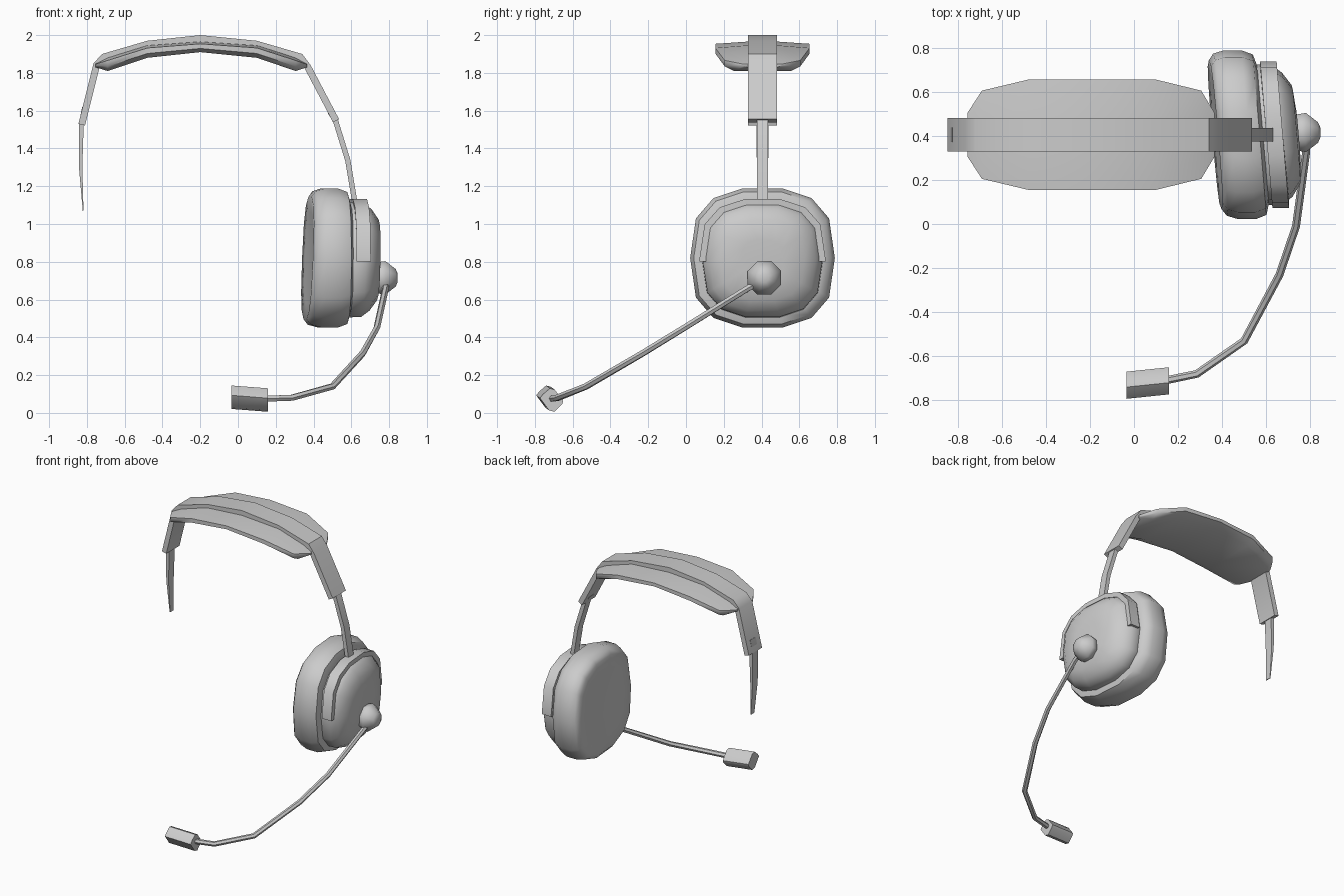
import bpy, bmesh, math
from mathutils import Vector

if "Cube" in bpy.data.objects:
    bpy.data.objects.remove(bpy.data.objects["Cube"])

grey = bpy.data.materials.new("mid_grey")
grey.diffuse_color = (0.6, 0.6, 0.6, 1)
grey.use_nodes = True
grey.node_tree.nodes["Principled BSDF"].inputs["Base Color"].default_value = grey.diffuse_color
CY, CZ = 0.405, 0.82   # ear cup centre


def loft(name, rings, angle=40):
    """Skin a list of equal-length closed rings and cap both ends."""
    bm = bmesh.new()
    vs = [[bm.verts.new(p) for p in r] for r in rings]
    n = len(rings[0])
    for a, b in zip(vs, vs[1:]):
        for i in range(n):
            j = (i + 1) % n
            bm.faces.new((a[i], a[j], b[j], b[i]))
    bm.faces.new(vs[0][::-1])
    bm.faces.new(vs[-1])
    bmesh.ops.recalc_face_normals(bm, faces=bm.faces)
    me = bpy.data.meshes.new(name)
    bm.to_mesh(me)
    bm.free()
    me.materials.append(grey)
    ob = bpy.data.objects.new(name, me)
    bpy.context.collection.objects.link(ob)
    bpy.context.view_layer.objects.active = ob
    ob.select_set(True)
    bpy.ops.object.shade_smooth_by_angle(angle=math.radians(angle))
    ob.select_set(False)
    return ob


def strap(name, path, width, thick):
    """Flat strip following an (x, z) path; thickness lies inside the path."""
    rings = []
    for i, (x, z) in enumerate(path):
        a = Vector(path[max(i - 1, 0)])
        b = Vector(path[min(i + 1, len(path) - 1)])
        t = (b - a).normalized()
        w = width[i] if isinstance(width, list) else width
        h = thick[i] if isinstance(thick, list) else thick
        ix, iz = x + t.y * h, z - t.x * h
        rings.append([(x, CY - w, z), (x, CY + w, z), (ix, CY + w, iz), (ix, CY - w, iz)])
    return loft(name, rings, 35)


def tube(name, pts, r, sides):
    rings = []
    for i, p in enumerate(pts):
        t = (Vector(pts[min(i + 1, len(pts) - 1)]) - Vector(pts[max(i - 1, 0)])).normalized()
        u = t.cross(Vector((0, 0, 1))).normalized()
        v = t.cross(u)
        rings.append([Vector(p) + r * (math.cos(k * math.tau / sides) * u
                      + math.sin(k * math.tau / sides) * v) for k in range(sides)])
    return loft(name, rings, 50)


# Headband and the two slider arms
strap("headband", [(-0.845, 1.53), (-0.765, 1.85), (-0.72, 1.90), (-0.48, 1.97), (-0.2, 2.0),
                   (0.1, 1.97), (0.34, 1.90), (0.385, 1.84), (0.535, 1.555)], 0.076, 0.036)
strap("left_arm", [(-0.822, 1.07), (-0.842, 1.30), (-0.843, 1.53), (-0.825, 1.62)],
      [0.02, 0.03, 0.032, 0.032], [0.004, 0.018, 0.026, 0.026])
strap("right_arm", [(0.50, 1.60), (0.53, 1.55), (0.595, 1.34), (0.635, 1.10)], 0.03, 0.028)

# Padding under the headband: x, half width, top z, bottom z
pad = []
for x, w, top, bot in [(-0.755, 0.10, 1.85, 1.83), (-0.69, 0.20, 1.88, 1.81),
                       (-0.48, 0.25, 1.945, 1.88), (-0.2, 0.25, 1.965, 1.91),
                       (0.1, 0.25, 1.945, 1.88), (0.305, 0.20, 1.88, 1.81),
                       (0.365, 0.10, 1.85, 1.83)]:
    d = top - bot
    pad.append([(x, CY + s * w, bot + k * d) for s, k in
                [(-0.75, 0), (-1, 0.35), (-1, 0.8), (-0.35, 1),
                 (0.35, 1), (1, 0.8), (1, 0.35), (0.75, 0)]])
loft("headband_pad", pad, 50)

# Rounded-square outline of the ear cup, unit size, mirrored
half = [(0.28, 1), (0.68, 0.86), (0.92, 0.57), (1, 0), (0.92, -0.57), (0.68, -0.86), (0.28, -1)]
outline = half + [(-y, z) for y, z in reversed(half)]


def cup_ring(x, ry, rz, tilt_z=0.0, pts=outline, dz=0):
    return [(x - 0.085 * y * ry + tilt_z * z * rz, CY + y * ry, CZ + dz + z * rz) for y, z in pts]


# Ear cushion with a shallow dished inner face
loft("ear_cushion", [cup_ring(x, 0.383 * s, 0.368 * s, k) for x, s, k in
     [(0.385, 0.3, 0.04), (0.375, 0.65, 0.04), (0.368, 0.88, 0.04), (0.39, 0.96, 0.035),
      (0.44, 1, 0.02), (0.52, 1, 0), (0.57, 0.95, 0), (0.585, 0.82, 0)]], 50)

# Hard outer shell
loft("ear_shell", [cup_ring(x, 0.32 * s, 0.305 * s, 0.02, dz=-0.01) for x, s in
     [(0.55, 0.95), (0.57, 1), (0.65, 0.99), (0.695, 0.88), (0.735, 0.70), (0.745, 0.35)]], 50)

# Yoke wrapping over the upper half of the shell
arc = [(-1, -0.06)] + [(y, z) for y, z in sorted(outline) if z >= 0] + [(1, -0.06)]
arc = [p for i, p in enumerate(arc) if p not in arc[:i]]
yoke = []
for y, z in arc:
    ring = []
    for x, s in [(0.60, 1.0), (0.675, 1.0), (0.675, 0.9), (0.60, 0.9)]:
        ring.append((x - 0.085 * y * 0.33, CY + y * 0.333 * s,
                     CZ + z * 0.312 * (s if z > 0 else 1)))
    yoke.append(ring)
loft("yoke", yoke, 40)

# Microphone pivot knob
loft("mic_pivot", [[(x, 0.415 + r * math.cos((k + 0.5) * math.tau / 8),
                     0.715 + r * math.sin((k + 0.5) * math.tau / 8)) for k in range(8)]
                   for x, r in [(0.72, 0.075), (0.745, 0.09), (0.78, 0.096), (0.835, 0.05), (0.845, 0.025)]], 50)

# Microphone boom and capsule
tube("mic_boom", [(0.785, 0.40, 0.70), (0.78, 0.32, 0.655), (0.735, -0.01, 0.45),
                  (0.66, -0.23, 0.315), (0.5, -0.53, 0.14), (0.285, -0.68, 0.08),
                  (0.14, -0.71, 0.075)], 0.018, 6)
a, b = Vector((-0.035, -0.73, 0.083)), Vector((0.158, -0.71, 0.068))
section = [(-0.063, 0.01), (-0.048, 0.03), (-0.01, 0.062), (0.015, 0.055),
           (0.06, -0.005), (0.055, -0.022), (0.015, -0.062), (-0.015, -0.055)]
loft("microphone", [[p + Vector((0, y, z)) for y, z in section] for p in (a, b)], 50)
